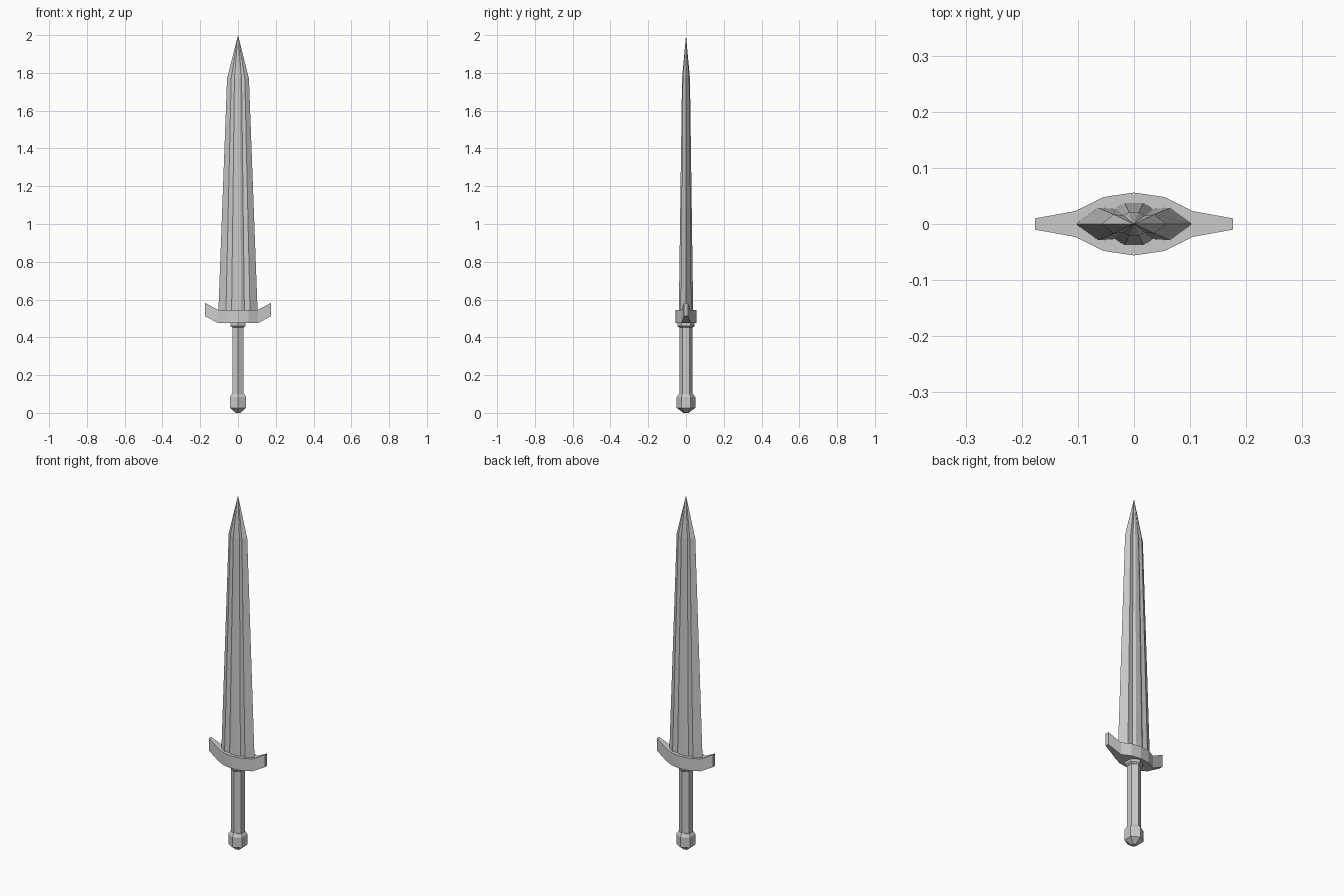
import bpy, bmesh
from math import sin, cos, tau

cube = bpy.data.objects.get("Cube")
if cube:
    bpy.data.objects.remove(cube, do_unlink=True)

steel = bpy.data.materials.new("grey_steel")
steel.use_nodes = True
colour = (0.6, 0.6, 0.6, 1)
steel.diffuse_color = colour
steel.node_tree.nodes["Principled BSDF"].inputs["Base Color"].default_value = colour


def loft(name, rings):
    """Skin closed rings of equal size; a one-point ring makes a tip."""
    bm = bmesh.new()
    loops = [[bm.verts.new(p) for p in ring] for ring in rings]
    for a, b in zip(loops, loops[1:]):
        n = max(len(a), len(b))
        for i in range(n):
            j = (i + 1) % n
            if len(b) == 1:
                bm.faces.new((a[i], a[j], b[0]))
            else:
                bm.faces.new((a[i], a[j], b[j], b[i]))
    for end in (loops[0], loops[-1]):
        if len(end) > 2:
            bm.faces.new(end)
    bmesh.ops.recalc_face_normals(bm, faces=bm.faces)
    mesh = bpy.data.meshes.new(name)
    bm.to_mesh(mesh)
    bm.free()
    mesh.materials.append(steel)
    obj = bpy.data.objects.new(name, mesh)
    bpy.context.collection.objects.link(obj)
    return obj


def mirrored(quarter):
    """Complete an outline running from the +x edge to near the +y axis."""
    back = quarter + [(-x, y) for x, y in reversed(quarter) if x > 0]
    return back + [(x, -y) for x, y in reversed(back) if y > 0]


def hexes(name, profile):
    """Six-sided turned part from (radius, height) pairs."""
    loft(name, [[(r * sin(tau * i / 6), r * cos(tau * i / 6), z) for i in range(6)]
                for r, z in profile])


# Blade: bevelled edges with a raised central rib, tapering to a point
base = mirrored([(0.104, 0), (0.064, 0.029), (0.034, 0.027), (0.017, 0.038)])
shoulder = mirrored([(0.058, 0), (0.036, 0.017), (0.019, 0.015), (0.009, 0.021)])
blade = loft("blade", [[(x, y, 0.53) for x, y in base],
                       [(x, y, 1.77) for x, y in shoulder],
                       [(0, 0, 2.0)]])

# Guard: bowed plan with upswept ends
plan = mirrored([(0.176, 0.01), (0.105, 0.023), (0.055, 0.048), (0, 0.056)])
lift = lambda x: 0.038 if abs(x) > 0.15 else 0
guard = loft("guard", [[(x, y, z + lift(x)) for x, y in plan] for z in (0.475, 0.545)])

# Handle parts
hexes("collar", [(0.036, 0.452), (0.046, 0.46), (0.046, 0.48)])
hexes("grip", [(0.035, 0.09), (0.035, 0.46)])
hexes("pommel", [(0.014, 0), (0.049, 0.026), (0.049, 0.084), (0.038, 0.1)])
